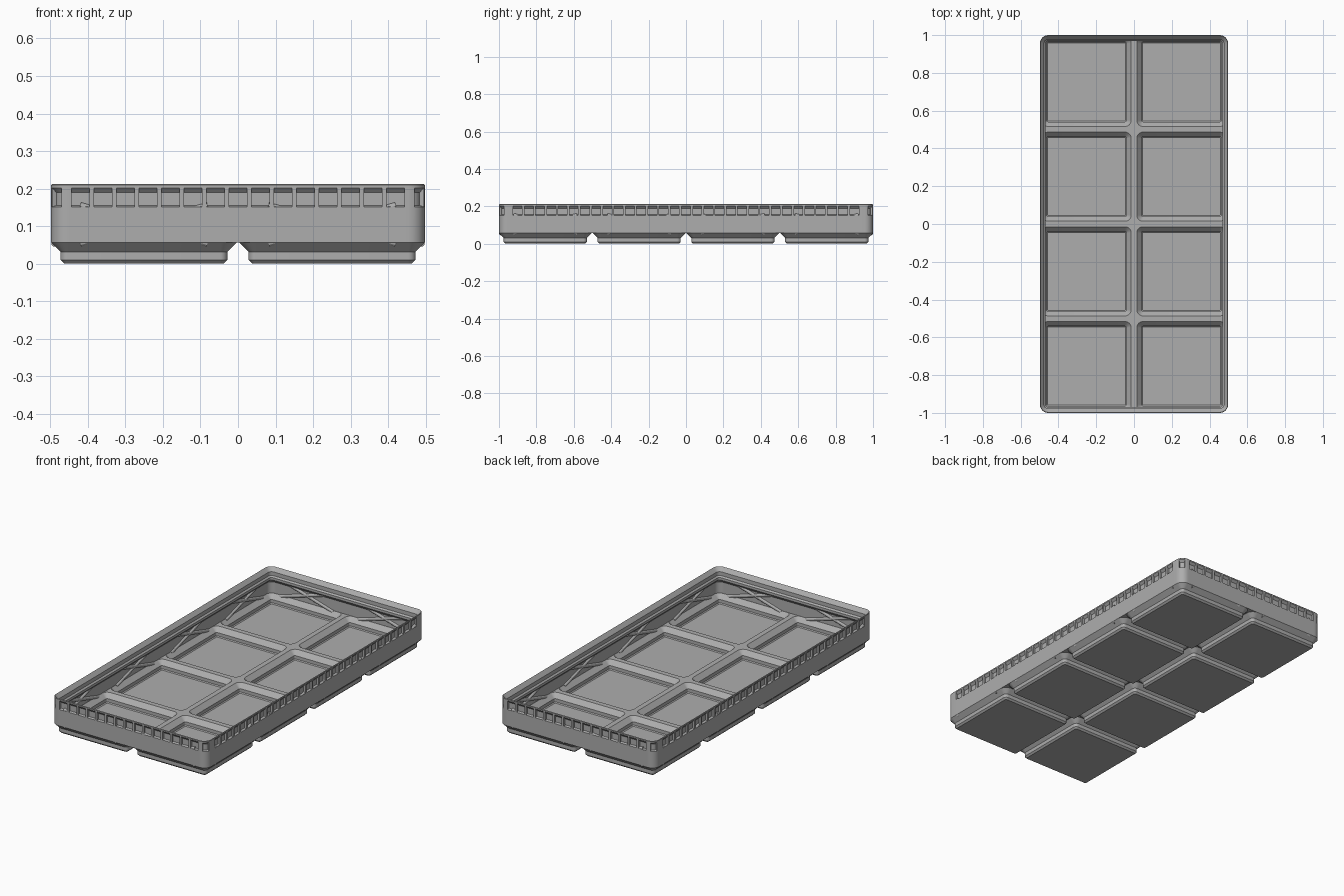
import bpy, bmesh, math
from mathutils import Vector

if "Cube" in bpy.data.objects:
    bpy.data.objects.remove(bpy.data.objects["Cube"])

PITCH = 0.5015                 # cell spacing
HX, HY, R = 0.4985, 1.0, 0.045  # outer half sizes and corner radius
SEG = 8                        # steps per rounded corner

grey = bpy.data.materials.new("mid grey")
grey.diffuse_color = (0.42, 0.42, 0.42, 1)
grey.use_nodes = True
grey.node_tree.nodes["Principled BSDF"].inputs["Base Color"].default_value = grey.diffuse_color


def finish(name, bm):
    bmesh.ops.remove_doubles(bm, verts=bm.verts, dist=1e-5)
    bmesh.ops.recalc_face_normals(bm, faces=bm.faces)
    me = bpy.data.meshes.new(name)
    bm.to_mesh(me)
    bm.free()
    ob = bpy.data.objects.new(name, me)
    bpy.context.collection.objects.link(ob)
    me.materials.append(grey)
    bpy.ops.object.select_all(action='DESELECT')
    bpy.context.view_layer.objects.active = ob
    ob.select_set(True)
    bpy.ops.object.shade_smooth_by_angle(angle=math.radians(25))
    return ob


def bridge(bm, a, b):
    n = len(a)
    for i in range(n):
        j = (i + 1) % n
        bm.faces.new((a[i], a[j], b[j], b[i]))


def rounded_rect(x0, x1, y0, y1, radii, z):
    """Loop of points, corners in order: ++, -+, --, +-."""
    pts = []
    corners = [(x1, y1, 1, 1), (x0, y1, -1, 1), (x0, y0, -1, -1), (x1, y0, 1, -1)]
    for k, (x, y, sx, sy) in enumerate(corners):
        r = radii[k]
        for i in range(SEG + 1):
            a = math.pi / 2 * (k + i / SEG)
            pts.append(Vector((x - sx * r + r * math.cos(a), y - sy * r + r * math.sin(a), z)))
    return pts


def loft(bm, loops, cap):
    rings = [[bm.verts.new(p) for p in lp] for lp in loops]
    for a, b in zip(rings, rings[1:]):
        bridge(bm, a, b)
    if cap:
        bm.faces.new(rings[0])


# hollow feet, each with its share of the flat ribs between cells
FOOT = [(0, 0.2126), (0.0095, 0.2222), (0.031, 0.2222), (0.0565, 0.2478)]
POCKET = [(0.012, 0.206), (0.017, 0.211), (0.036, 0.211), (0.0615, 0.236)]
bm = bmesh.new()
for i in range(2):
    for j in range(4):
        cx, cy = (i - 0.5) * PITCH, (j - 1.5) * PITCH
        x0, x1 = max(cx - PITCH / 2, -HX), min(cx + PITCH / 2, HX)
        y0, y1 = max(cy - PITCH / 2, -HY), min(cy + PITCH / 2, HY)
        ends = [(1, 3), (0, 3), (0, 0), (1, 0)]
        radii = [R if (i, j) == e else 0 for e in ends]
        for profile in (FOOT, POCKET):
            loops = [rounded_rect(cx - h, cx + h, cy - h, cy + h, [h - 0.2028] * 4, z)
                     for z, h in profile]
            loops.append(rounded_rect(x0, x1, y0, y1, radii, profile[-1][0]))
            loft(bm, loops, True)
finish("cell_feet", bm)


# outline as (point, normal, recessed) with doubled points at recess edges
def outline():
    out = []
    step, width = 0.06, 0.0475
    for k in range(4):
        n = Vector((math.cos(k * math.pi / 2), math.sin(k * math.pi / 2), 0))
        t = Vector((-n.y, n.x, 0))
        d, half = (HX, HY - R) if k % 2 == 0 else (HY, HX - R)
        p = lambda s: n * d + t * s
        out.append((p(-half), n, False))
        count = int((half - width / 2) / step)
        for c in range(-count, count + 1):
            for s, f in ((-1, False), (-1, True), (1, True), (1, False)):
                out.append((p(c * step + s * width / 2), n, f))
        out.append((p(half), n, False))
        # corner arc with one recess in its middle
        centre = n * (d - R) + t * half
        for q in range(1, SEG):
            a = (k + q / SEG) * math.pi / 2
            m = Vector((math.cos(a), math.sin(a), 0))
            flags = [1 < q < SEG - 1]
            if q == 2:
                flags = [False, True]
            elif q == SEG - 2:
                flags = [True, False]
            for f in flags:
                out.append((centre + m * R, m, f))
    return out


# wall and stacking lip: (z, inset, extra recess depth)
WALL = [(0.0565, 0, 0), (0.151, 0, 0), (0.155, 0, 0.012), (0.189, 0, 0.012),
        (0.202, 0, 0), (0.209, 0, 0), (0.212, 0.003, 0), (0.19, 0.0226, 0),
        (0.168, 0.0226, 0), (0.16, 0.031, 0), (0.146, 0.031, 0),
        (0.126, 0.0113, 0), (0.0605, 0.0113, 0)]
path = outline()
bm = bmesh.new()
loft(bm, [[p - n * (ins + (dep if f else 0)) + Vector((0, 0, z)) for p, n, f in path]
          for z, ins, dep in WALL], False)
bmesh.ops.dissolve_degenerate(bm, edges=bm.edges, dist=1e-5)
finish("wall_and_lip", bm)


# crossed braces along the inside of the walls, one pair per cell
def rod(bm, a, b, r):
    d = b - a
    q = d.to_track_quat('Z', 'Y').to_matrix()
    rings = []
    for end in (a, b):
        rings.append([bm.verts.new(end + q @ Vector((r * math.cos(i * math.pi / 6),
                                                     r * math.sin(i * math.pi / 6), 0)))
                      for i in range(12)])
    bridge(bm, *rings)
    for ring in rings:
        bm.faces.new(ring)


bm = bmesh.new()
L, DZ, ZC, INS = 0.17, 0.05, 0.104, 0.0105
for side in (-1, 1):
    for slope in (-1, 1):
        for j in range(4):
            c = (j - 1.5) * PITCH
            x = side * (HX - INS)
            rod(bm, Vector((x, c - L, ZC - slope * DZ)), Vector((x, c + L, ZC + slope * DZ)), 0.0095)
        for i in range(2):
            c = (i - 0.5) * PITCH
            y = side * (HY - INS)
            rod(bm, Vector((c - L, y, ZC - slope * DZ)), Vector((c + L, y, ZC + slope * DZ)), 0.0095)
finish("cross_braces", bm)
